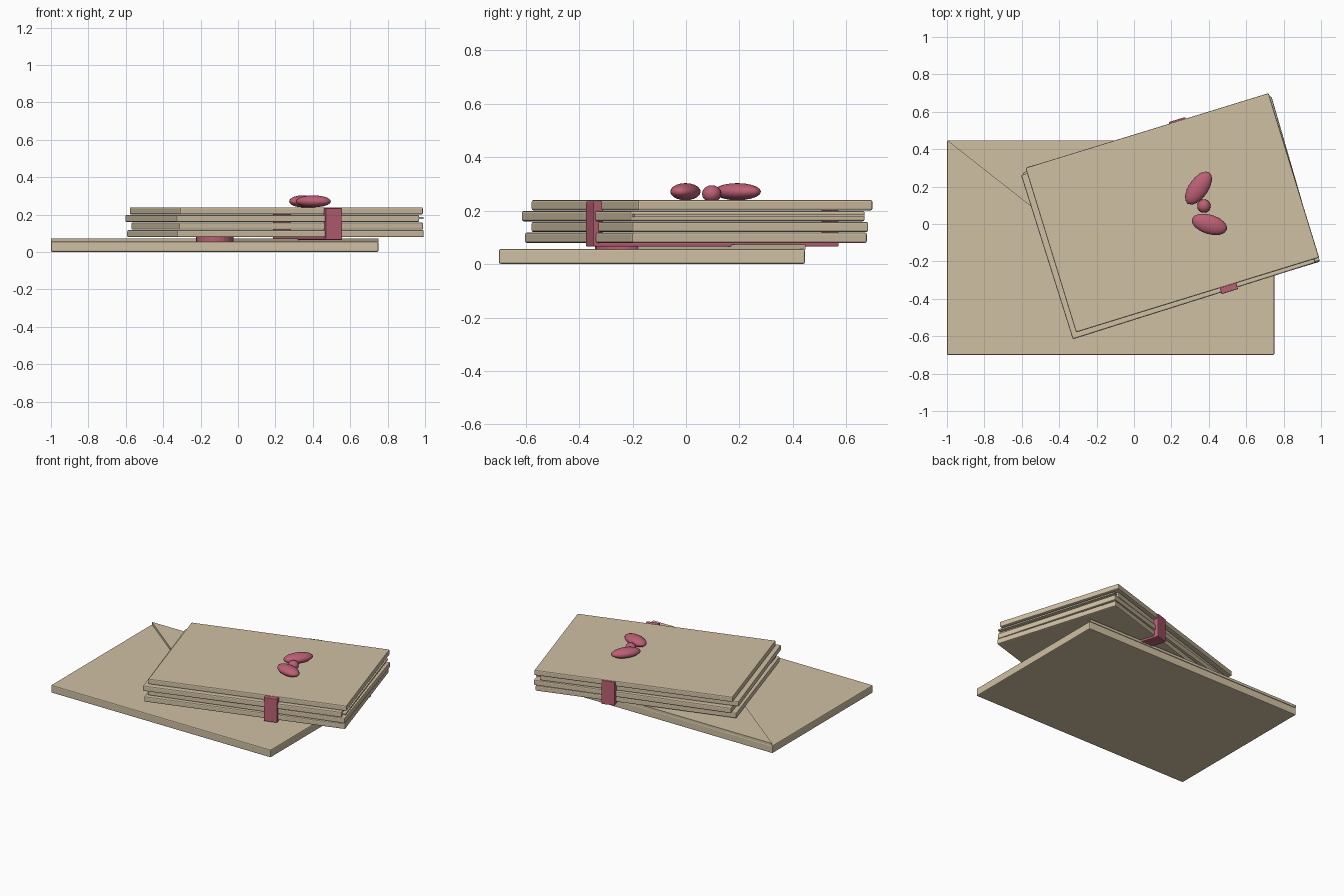
import bpy, bmesh, math
from mathutils import Matrix, Vector

if "Cube" in bpy.data.objects:
    bpy.data.objects.remove(bpy.data.objects["Cube"])


def material(name, rgb):
    m = bpy.data.materials.new(name)
    m.diffuse_color = (*rgb, 1)
    m.use_nodes = True
    m.node_tree.nodes["Principled BSDF"].inputs["Base Color"].default_value = m.diffuse_color
    return m


PAPER = material("cream_paper", (0.63, 0.53, 0.37))
ROSE = material("rose_ribbon", (0.50, 0.115, 0.175))


def finish(name, bm, mat, bevel=0.0, smooth=False):
    bmesh.ops.recalc_face_normals(bm, faces=bm.faces)
    me = bpy.data.meshes.new(name)
    bm.to_mesh(me)
    bm.free()
    me.materials.append(mat)
    ob = bpy.data.objects.new(name, me)
    bpy.context.collection.objects.link(ob)
    if smooth:
        me.polygons.foreach_set("use_smooth", [True] * len(me.polygons))
    if bevel:
        b = ob.modifiers.new("soft_edges", 'BEVEL')
        b.width, b.segments = bevel, 2
    return ob


def slab(name, center, size, mat, angle=0.0, bevel=0.0):
    bm = bmesh.new()
    bmesh.ops.create_cube(bm, size=1, matrix=Matrix.Diagonal((*size, 1)))
    ob = finish(name, bm, mat, bevel)
    ob.location = center
    ob.rotation_euler.z = math.radians(angle)
    return ob


def extruded(name, outline, z0, z1, mat):
    bm = bmesh.new()
    face = bm.faces.new([bm.verts.new((x, y, z0)) for x, y in outline])
    up = bmesh.ops.extrude_face_region(bm, geom=[face])["geom"]
    for v in up:
        if isinstance(v, bmesh.types.BMVert):
            v.co.z = z1
    return finish(name, bm, mat)


def ellipsoid(name, center, radii, angle=0.0):
    bm = bmesh.new()
    bmesh.ops.create_uvsphere(bm, u_segments=16, v_segments=10, radius=1,
                              matrix=Matrix.Diagonal((*radii, 1)))
    ob = finish(name, bm, ROSE, smooth=True)
    ob.location = center
    ob.rotation_euler.z = math.radians(angle)


# Loose envelope underneath, with its triangular flap and wax seal
slab("loose_envelope", (-0.125, -0.1275, 0.0285), (1.75, 1.145, 0.055), PAPER, bevel=0.006)
extruded("envelope_flap", [(-1, 0.447), (-0.125, -0.24), (0.75, 0.447)], 0.055, 0.073, PAPER)
bm = bmesh.new()
bmesh.ops.create_cone(bm, cap_ends=True, segments=24, radius1=0.1, radius2=0.1, depth=0.03)
finish("wax_seal", bm, ROSE).location = (-0.125, -0.24, 0.067)

# Stack of four letters: centre x, centre y, width, turn
stack = [(0.20, 0.037, 1.38, 17), (0.21, 0.052, 1.36, 16.2),
         (0.183, 0.027, 1.36, 17.5), (0.205, 0.06, 1.36, 17.1)]
for i, (x, y, w, a) in enumerate(stack):
    slab(f"letter_{i + 1}", (x, y, 0.0985 + i * 0.0405), (w, 0.92, 0.0385), PAPER, a, 0.007)
# Thin sheet poking out of the third letter
slab("inner_sheet", (0.222, 0.041, 0.182), (1.335, 0.90, 0.010), PAPER, 17.1)

# Ribbon wrapped across the stack, sunk just below the top letter's surface
turn = Matrix.Rotation(math.radians(17.1), 4, 'Z')
for name, y, z, size in [
        ("ribbon_front", -0.473, 0.15, (0.092, 0.04, 0.17)),
        ("ribbon_back", 0.449, 0.15, (0.092, 0.04, 0.17)),
        ("ribbon_bottom", -0.012, 0.073, (0.092, 0.961, 0.016))]:
    spot = turn @ Vector((0.17, y, 0)) + Vector((0.205, 0.06, z))
    slab(name, spot, size, ROSE, 17.1, 0.004)

# Bow on top
ellipsoid("bow_loop_back", (0.345, 0.192, 0.271), (0.102, 0.052, 0.032), 55)
ellipsoid("bow_loop_front", (0.403, -0.002, 0.271), (0.098, 0.052, 0.032), -17)
ellipsoid("bow_knot", (0.374, 0.096, 0.263), (0.036, 0.036, 0.032))
